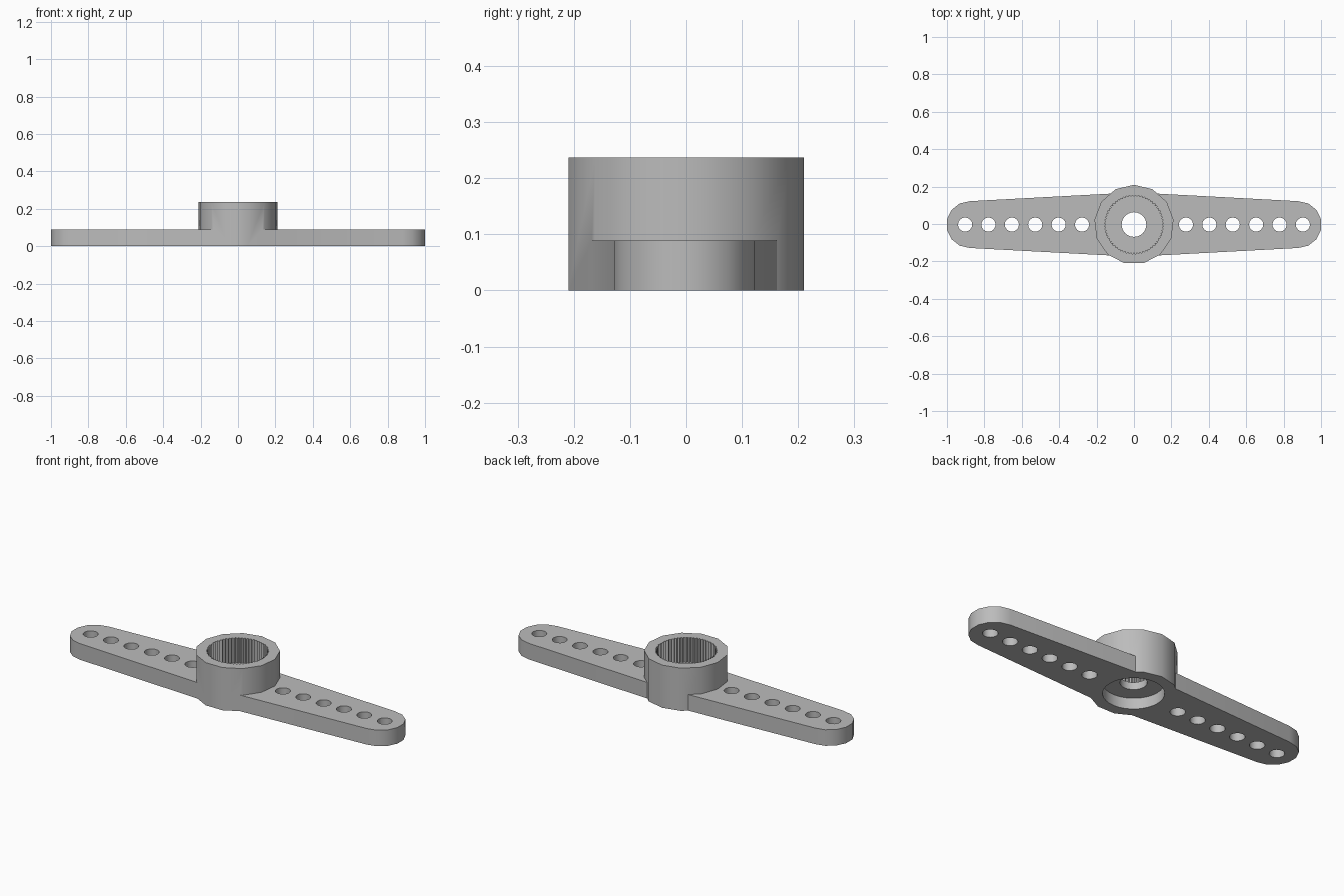
import bpy
import bmesh
from math import sin, cos, pi

if "Cube" in bpy.data.objects:
    bpy.data.objects.remove(bpy.data.objects["Cube"], do_unlink=True)

CY = -0.003          # hub axis offset in y
HUB_TOP, ARM_TOP = 0.237, 0.089
HUB_R, END_R, ROOT_HALF = 0.213, 0.125, 0.172

grey = bpy.data.materials.new("plastic grey")
grey.use_nodes = True
colour = (0.5, 0.5, 0.5, 1)
grey.diffuse_color = colour
grey.node_tree.nodes["Principled BSDF"].inputs["Base Color"].default_value = colour


def ring(radius, sides, x=0.0):
    """Polygon with one corner pointing to the back."""
    return [(x + radius * sin(-2 * pi * i / sides),
             CY + radius * cos(2 * pi * i / sides)) for i in range(sides)]


def prism(name, outline, z0, z1):
    """Closed prism over a counter-clockwise outline."""
    bm = bmesh.new()
    base = bm.faces.new([bm.verts.new((x, y, z0)) for x, y in outline])
    top = bmesh.ops.extrude_face_region(bm, geom=[base])
    moved = [g for g in top["geom"] if isinstance(g, bmesh.types.BMVert)]
    bmesh.ops.translate(bm, verts=moved, vec=(0, 0, z1 - z0))
    bmesh.ops.recalc_face_normals(bm, faces=bm.faces)
    mesh = bpy.data.meshes.new(name)
    bm.to_mesh(mesh)
    bm.free()
    mesh.materials.append(grey)
    obj = bpy.data.objects.new(name, mesh)
    bpy.context.collection.objects.link(obj)
    return obj


def combine(target, tool, operation):
    """Apply a boolean and discard the tool."""
    mod = target.modifiers.new(operation, 'BOOLEAN')
    mod.operation, mod.solver, mod.object = operation, 'EXACT', tool
    bpy.context.view_layer.objects.active = target
    bpy.ops.object.modifier_apply(modifier=mod.name)
    bpy.data.objects.remove(tool, do_unlink=True)


# Double arm: tapered bar with rounded ends
segments = 7
end_x = 1 - END_R * cos(pi / segments / 2)
angles = [pi * (i / segments - 0.5) for i in range(segments + 1)]
right_half = [(end_x + END_R * cos(a), END_R * sin(a)) for a in angles]
right_half.append((0, ROOT_HALF))
outline = right_half + [(-x, -y) for x, y in right_half]
horn = prism("control_arm", [(x, y + CY) for x, y in outline], 0, ARM_TOP)

# Faceted hub
combine(horn, prism("hub", ring(HUB_R, 13), 0, HUB_TOP), 'UNION')

# Toothed socket in the top of the hub
teeth = 60
socket = []
for i in range(teeth * 2):
    r = 0.158 if i % 2 else 0.149
    a = pi * i / teeth
    socket.append((r * cos(a), CY + r * sin(a)))
combine(horn, prism("socket_cutter", socket, 0.1, HUB_TOP + 0.1), 'DIFFERENCE')

# Recess below the hub and screw hole through its floor
combine(horn, prism("recess_cutter", ring(0.15, 32), -0.1, 0.06), 'DIFFERENCE')
combine(horn, prism("screw_cutter", ring(0.066, 24), -0.1, 0.4), 'DIFFERENCE')

# Row of linkage holes along each arm
for side in (-1, 1):
    for i in range(6):
        x = side * (0.278 + 0.125 * i)
        combine(horn, prism("hole_cutter", ring(0.038, 16, x), -0.1, 0.2), 'DIFFERENCE')

# Smooth walls with crisp rims
bpy.ops.object.select_all(action='DESELECT')
horn.select_set(True)
bpy.context.view_layer.objects.active = horn
bpy.ops.object.shade_smooth_by_angle(angle=pi / 6)
